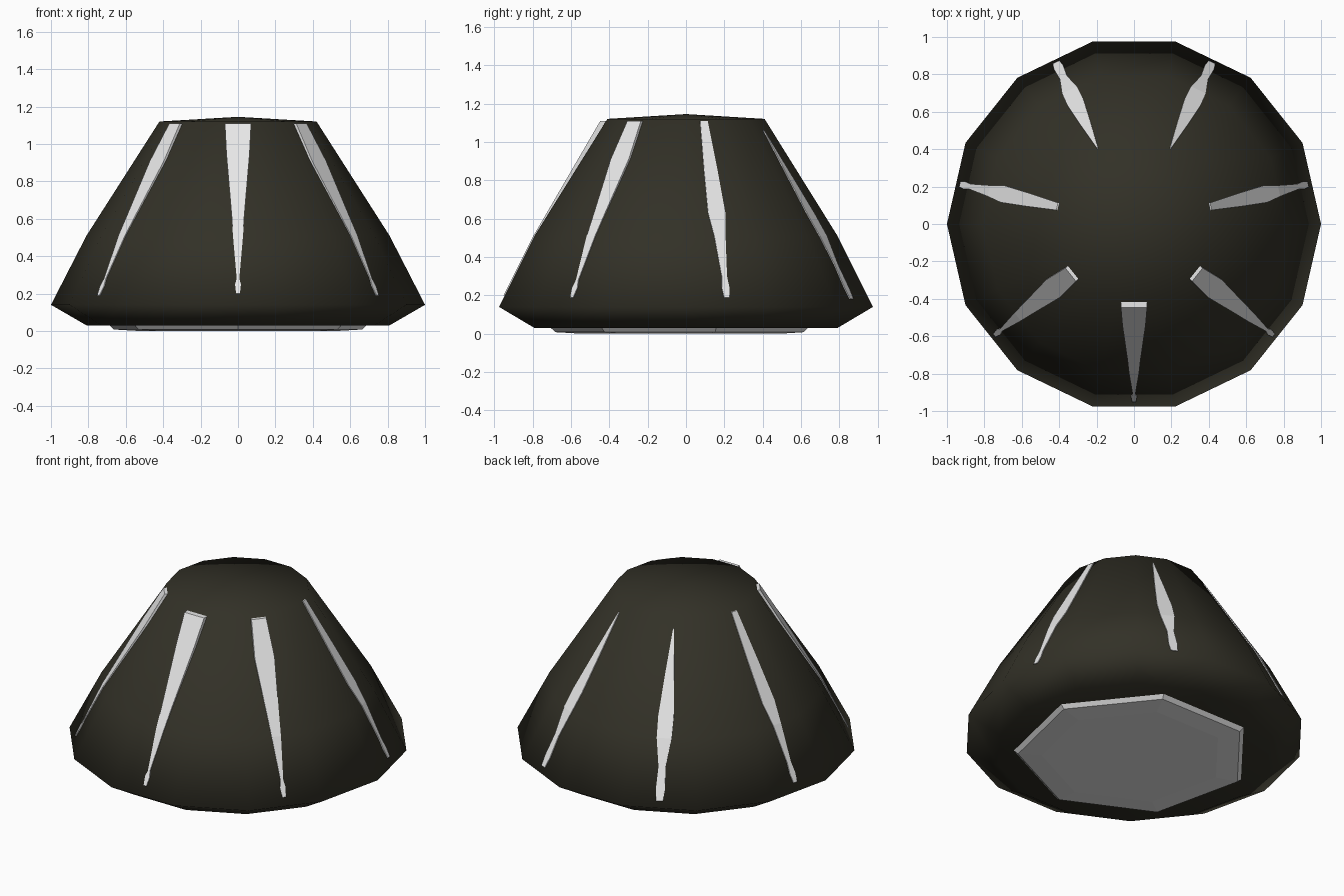
import bpy, bmesh
from math import pi, cos, sin
from mathutils import Vector

cube = bpy.data.objects.get("Cube")
if cube:
    bpy.data.objects.remove(cube, do_unlink=True)


def material(name, rgb):
    mat = bpy.data.materials.new(name)
    mat.use_nodes = True
    colour = (*rgb, 1)
    mat.diffuse_color = colour
    node = next(n for n in mat.node_tree.nodes if n.type == 'BSDF_PRINCIPLED')
    node.inputs["Base Color"].default_value = colour
    return mat


dark_olive = material("dark olive", (0.032, 0.03, 0.02))
pale_grey = material("pale grey", (0.8, 0.8, 0.8))


def finish(name, bm, mat, smooth=True):
    bmesh.ops.recalc_face_normals(bm, faces=bm.faces)
    for face in bm.faces:
        face.smooth = smooth
    mesh = bpy.data.meshes.new(name)
    bm.to_mesh(mesh)
    bm.free()
    mesh.materials.append(mat)
    obj = bpy.data.objects.new(name, mesh)
    bpy.context.collection.objects.link(obj)
    return obj


def lathe(name, profile, sides, start, mat, tip=None):
    """Stack polygon rings (radius, height), closed below and above."""
    bm = bmesh.new()
    rings = [[bm.verts.new((r * cos(start + i * 2 * pi / sides),
                            r * sin(start + i * 2 * pi / sides), z))
              for i in range(sides)] for r, z in profile]
    for low, high in zip(rings, rings[1:]):
        for i in range(sides):
            j = (i + 1) % sides
            bm.faces.new((low[i], low[j], high[j], high[i]))
    bm.faces.new(rings[0])
    if tip is None:
        bm.faces.new(rings[-1])
    else:
        peak = bm.verts.new((0, 0, tip))
        for i in range(sides):
            bm.faces.new((rings[-1][i], rings[-1][(i + 1) % sides], peak))
    return finish(name, bm, mat)


# Tapered fourteen-sided shell with a shallow pointed cap
SIDES = 14
shell = [(0.81, 0.03), (1.0, 0.14), (0.81, 0.51), (0.42, 1.12)]
lathe("shell", shell, SIDES, 0, dark_olive, tip=1.145)

# Seven-sided foot plate with a raised centre
foot = lathe("foot_plate", [(0.54, 0), (0.68, 0.008), (0.71, 0.035)], 7, -pi / 2, pale_grey)
for poly in foot.data.polygons:
    poly.use_smooth = False


def facet_radius(z):
    for (r0, z0), (r1, z1) in zip(shell[1:], shell[2:]):
        if z <= z1:
            break
    return (r0 + (r1 - r0) * (z - z0) / (z1 - z0)) * cos(pi / SIDES)


def stripe(name, angle, rows, lift):
    """Tapered strip down a facet; rows are (height, half width)."""
    out = Vector((cos(angle), sin(angle), 0))
    side = Vector((-sin(angle), cos(angle), 0))
    bm = bmesh.new()
    pairs = []
    for z, half in rows:
        proud = 0.006 + lift * max(0, (z - 0.51) / 0.6)
        mid = out * (facet_radius(z) + proud) + Vector((0, 0, z))
        inner = mid - out * (proud + 0.01)
        pairs.append([bm.verts.new(p) for p in (
            mid - side * half, mid + side * half,
            inner + side * half, inner - side * half)])
    for a, b in zip(pairs, pairs[1:]):
        for i in range(4):
            j = (i + 1) % 4
            bm.faces.new((a[i], a[j], b[j], b[i]))
    bm.faces.new(pairs[0])
    bm.faces.new(pairs[-1])
    finish(name, bm, pale_grey, smooth=False)


# Stripes widen lower down towards the back
front = [(1.11, 0.07), (0.95, 0.062), (0.62, 0.034), (0.51, 0.027),
         (0.28, 0.007), (0.25, 0.016), (0.2, 0.01)]
front_side = [(1.11, 0.045), (0.91, 0.06), (0.62, 0.036), (0.51, 0.028),
              (0.28, 0.008), (0.24, 0.017), (0.19, 0.01)]
rear_side = [(1.11, 0.02), (0.85, 0.036), (0.63, 0.046), (0.51, 0.03),
             (0.3, 0.014), (0.24, 0.02), (0.19, 0.014)]
back = [(1.06, 0.003), (0.82, 0.028), (0.62, 0.046), (0.51, 0.044),
        (0.36, 0.021), (0.24, 0.027), (0.18, 0.02)]

STEP = 2 * pi / 7
stripe("front_stripe", -pi / 2, front, 0.025)
for i, (label, rows, lift) in enumerate([("front", front_side, 0.012),
                                         ("middle", rear_side, 0),
                                         ("back", back, 0)], 1):
    for hand, sign in (("left", 1), ("right", -1)):
        stripe(f"{label}_stripe_{hand}", -pi / 2 + sign * i * STEP, rows, lift)
